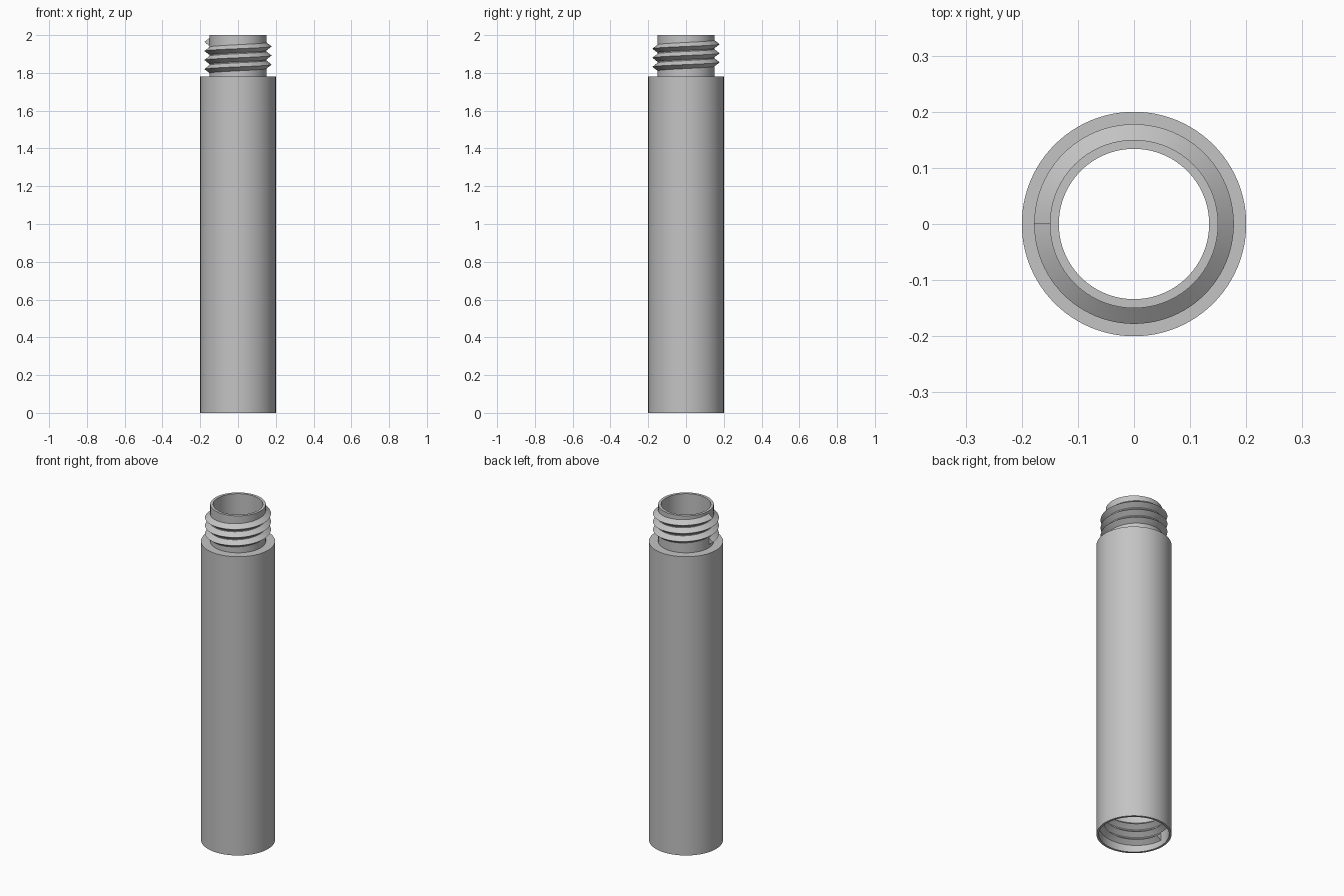
import bpy
import bmesh
import math

cube = bpy.data.objects.get("Cube")
if cube:
    bpy.data.objects.remove(cube)

SEGMENTS = 96
PITCH = 0.048

metal = bpy.data.materials.new("mid grey metal")
metal.use_nodes = True
grey = (0.55, 0.55, 0.55, 1)
metal.diffuse_color = grey
metal.node_tree.nodes["Principled BSDF"].inputs["Base Color"].default_value = grey


def finish(bm, name):
    bmesh.ops.recalc_face_normals(bm, faces=bm.faces)
    mesh = bpy.data.meshes.new(name)
    bm.to_mesh(mesh)
    bm.free()
    mesh.materials.append(metal)
    obj = bpy.data.objects.new(name, mesh)
    bpy.context.collection.objects.link(obj)
    bpy.ops.object.select_all(action="DESELECT")
    obj.select_set(True)
    bpy.context.view_layer.objects.active = obj
    bpy.ops.object.shade_smooth_by_angle(angle=math.radians(30))
    return obj


def lathe(name, profile):
    """Revolve a closed (radius, height) profile about z."""
    bm = bmesh.new()
    verts = [bm.verts.new((r, 0, z)) for r, z in profile]
    edges = [bm.edges.new((v, verts[i - 1])) for i, v in enumerate(verts)]
    bmesh.ops.spin(bm, geom=verts + edges, axis=(0, 0, 1), cent=(0, 0, 0),
                   angle=math.tau, steps=SEGMENTS, use_merge=True)
    bmesh.ops.remove_doubles(bm, verts=bm.verts, dist=0.0001)
    return finish(bm, name)


def thread(name, root, crest, start, turns, half):
    """Sweep a triangular ridge along a right-handed helix starting at -x."""
    bm = bmesh.new()
    rings = []
    for i in range(int(turns * SEGMENTS) + 1):
        t = i / SEGMENTS
        a = math.pi + t * math.tau
        z = start + t * PITCH
        rings.append([bm.verts.new((r * math.cos(a), r * math.sin(a), z + dz))
                      for r, dz in ((root, -half), (crest, 0), (root, half))])
    for low, high in zip(rings, rings[1:]):
        for k in range(3):
            bm.faces.new((low[k - 1], low[k], high[k], high[k - 1]))
    bm.faces.new(rings[0])
    bm.faces.new(rings[-1])
    return finish(bm, name)


# Hollow tube with a stepped neck on top and a socket in the base
lathe("tube_body", [
    (0.2, 0), (0.2, 1.78), (0.15, 1.78), (0.15, 2),
    (0.134, 2), (0.134, 0.23), (0.187, 0.23), (0.187, 0),
])

# Outer thread around the neck, and the matching inner thread in the socket
thread("neck_thread", 0.149, 0.178, 1.82, 3, 0.022)
thread("socket_thread", 0.188, 0.159, 0.055, 3, 0.022)
